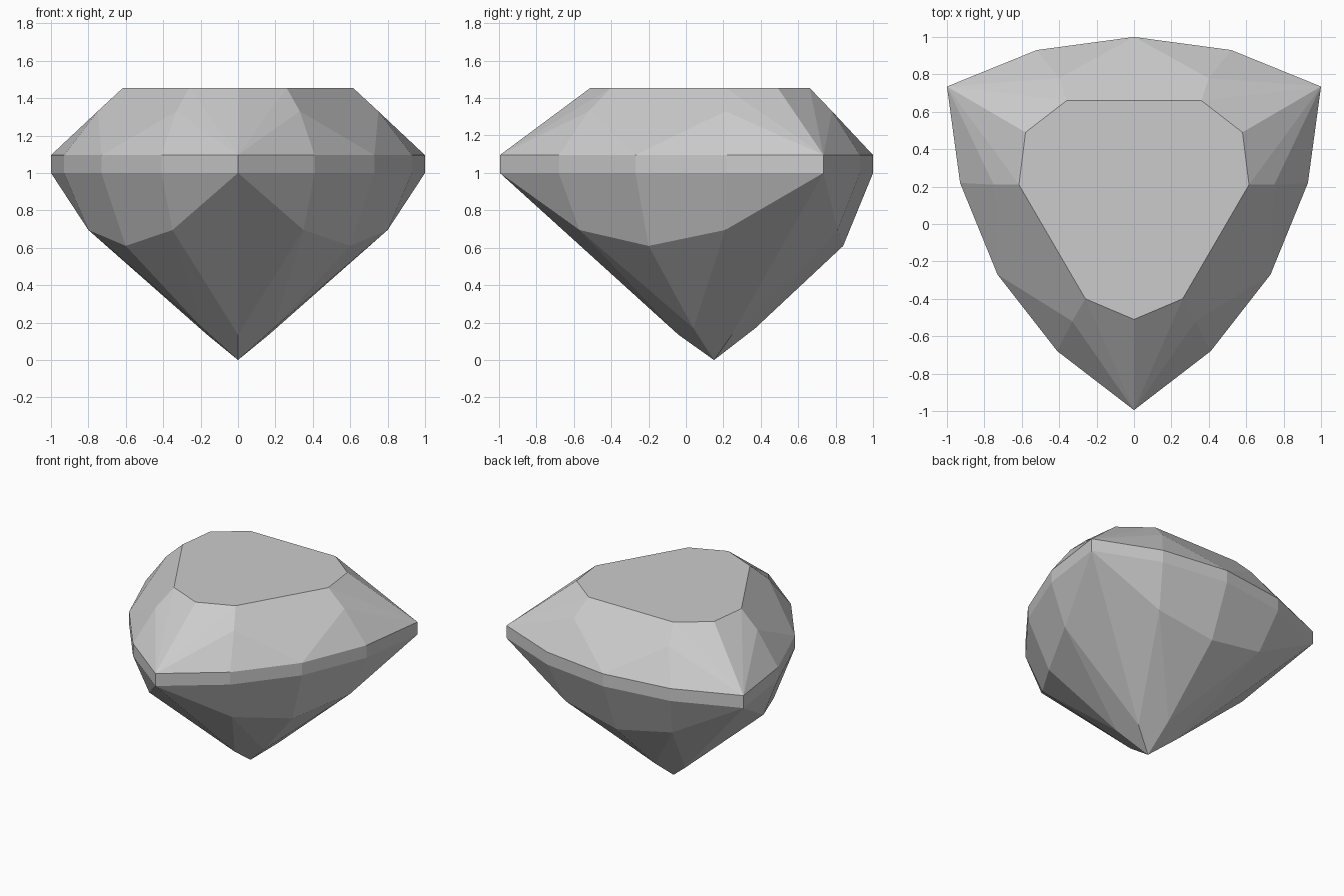
import bpy, bmesh, math

cube = bpy.data.objects.get("Cube")
if cube:
    bpy.data.objects.remove(cube, do_unlink=True)

# One grey stone material
stone = bpy.data.materials.new("grey stone")
stone.use_nodes = True
grey = (0.6, 0.6, 0.6, 1)
stone.diffuse_color = grey
stone.node_tree.nodes["Principled BSDF"].inputs["Base Color"].default_value = grey

TABLE_Z, CROWN_Z, GIRDLE_TOP, GIRDLE_BOTTOM = 1.455, 1.33, 1.095, 1.0

# Half outlines (x >= 0), mirrored below
table = [(0.36, 0.66), (0.58, 0.49), (0.615, 0.21), (0.26, -0.40), (0, -0.51)]
crown = [(0.40, 0.78), (0.75, 0.21), (0.33, -0.52)]
girdle = [(0, 1), (0.52, 0.93), (1, 0.735), (0.93, 0.22),
          (0.73, -0.27), (0.41, -0.68), (0, -0.995)]
pavilion = [(0, 0.84, 0.61), (0.45, 0.81, 0.695), (0.80, 0.21, 0.695),
            (0.60, -0.20, 0.61), (0.35, -0.57, 0.695)]
# Small breaks around the pointed base
culet = [(0, 0.15, 0), (0, -0.04, 0.135), (0.165, 0.245, 0.135),
         (0, 0.37, 0.17), (0.19, 0.04, 0.17)]


def ring(outline, z):
    return [(x, y, z) for x, y in outline]


half = (ring(table, TABLE_Z) + ring(crown, CROWN_Z) + ring(girdle, GIRDLE_TOP)
        + ring(girdle, GIRDLE_BOTTOM) + pavilion + culet)
points = set(half) | {(-x if x else 0, y, z) for x, y, z in half}

# The cut stone is convex, so its facets are the hull of its corners
bm = bmesh.new()
for p in sorted(points):
    bm.verts.new(p)
bmesh.ops.convex_hull(bm, input=bm.verts[:])
bmesh.ops.dissolve_limit(bm, angle_limit=math.radians(2.5),
                         verts=bm.verts[:], edges=bm.edges[:])
bmesh.ops.recalc_face_normals(bm, faces=bm.faces[:])

mesh = bpy.data.meshes.new("cut_gemstone")
bm.to_mesh(mesh)
bm.free()
mesh.materials.append(stone)
gem = bpy.data.objects.new("cut_gemstone", mesh)
bpy.context.collection.objects.link(gem)
